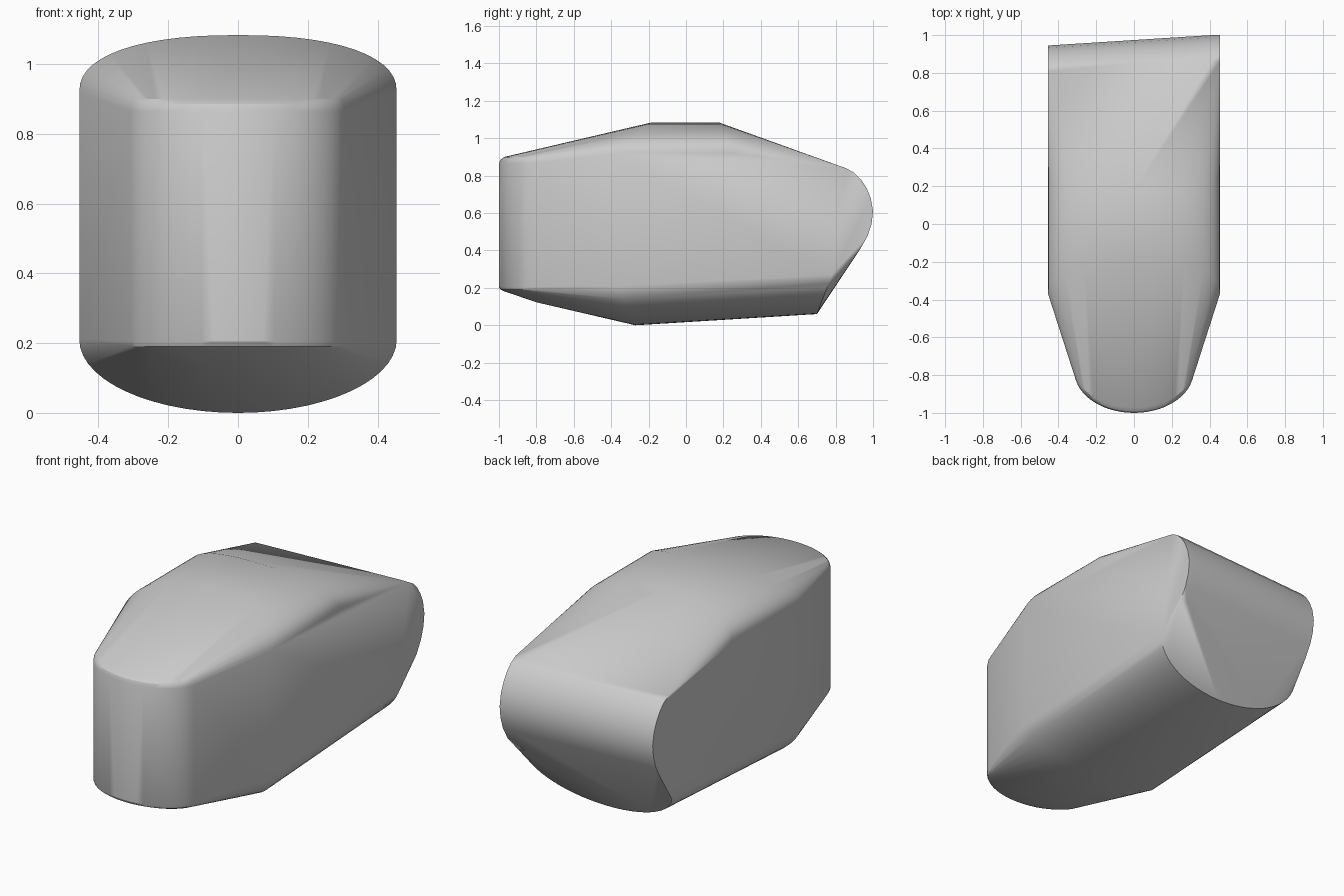
import bpy
import bmesh
from math import sin, cos, pi, radians

cube = bpy.data.objects.get("Cube")
if cube:
    bpy.data.objects.remove(cube)

HALF = 0.455
STEPS = 28
points = []


def rounded_section(y_mid, y_edge, z_mid, z_edge, power):
    """Half of a superellipse section whose ends sweep along y."""
    for i in range(STEPS + 1):
        a = pi * i / STEPS
        c, s = cos(a), sin(a)
        u = abs(c) ** (2 / power) * (1 if c > 0 else -1)
        h = max(s, 0) ** (2 / power)
        y = y_mid + (y_edge - y_mid) * (1 - h)
        points.append((HALF * u, y, z_edge + (z_mid - z_edge) * h))


# Rounded roof, from front crest to rear crest
rounded_section(-0.19, -0.37, 1.083, 0.92, 2.3)
rounded_section(0.18, 0.25, 1.083, 0.92, 2.3)

# Rounded belly, rising slightly to the rear
rounded_section(-0.27, -0.37, 0.0, 0.21, 2)
rounded_section(0.70, 0.78, 0.06, 0.27, 2)
points += [(x, -0.8, 0.123) for x in (-0.1, 0, 0.1)]


# Curved nose with softened upper and lower rims
def nose_ring(z, inset):
    for i in range(STEPS + 1):
        a = pi * i / STEPS
        r = 1 - inset
        x = 0.315 * cos(a) * r
        points.append((x, -0.78 - 0.22 * sin(a) + inset * sin(a) * 0.8, z))


for lower, upper, inset in ((0.205, 0.865, 0), (0.191, 0.885, 0.01), (0.182, 0.9, 0.035)):
    nose_ring(lower, inset)
    nose_ring(upper, inset)

# Rounded tail, shorter on the right side
tail = [(0.86, 0.838), (0.9, 0.815), (0.935, 0.78), (0.965, 0.735), (0.988, 0.68),
        (1.0, 0.61), (0.992, 0.54), (0.97, 0.475), (0.93, 0.405)]
for y, z in tail:
    points += [(HALF, y, z), (0.41, y, z), (-HALF, y - 0.055, z)]

# Skin everything as one convex shell
bm = bmesh.new()
for p in points:
    bm.verts.new(p)
bmesh.ops.remove_doubles(bm, verts=bm.verts[:], dist=0.0005)
bmesh.ops.convex_hull(bm, input=bm.verts[:], use_existing_faces=False)
loose = [v for v in bm.verts if not v.link_faces]
bmesh.ops.delete(bm, geom=loose, context='VERTS')
bmesh.ops.dissolve_limit(bm, angle_limit=radians(0.5), verts=bm.verts[:], edges=bm.edges[:])
bmesh.ops.recalc_face_normals(bm, faces=bm.faces[:])
mesh = bpy.data.meshes.new("body_shell")
bm.to_mesh(mesh)
bm.free()

body = bpy.data.objects.new("body_shell", mesh)
bpy.context.collection.objects.link(body)

# Plain grey finish
grey = bpy.data.materials.new("plain grey")
grey.use_nodes = True
colour = (0.6, 0.6, 0.6, 1)
grey.diffuse_color = colour
grey.node_tree.nodes["Principled BSDF"].inputs["Base Color"].default_value = colour
mesh.materials.append(grey)

bpy.context.view_layer.objects.active = body
body.select_set(True)
bpy.ops.object.shade_smooth_by_angle(angle=radians(28))
